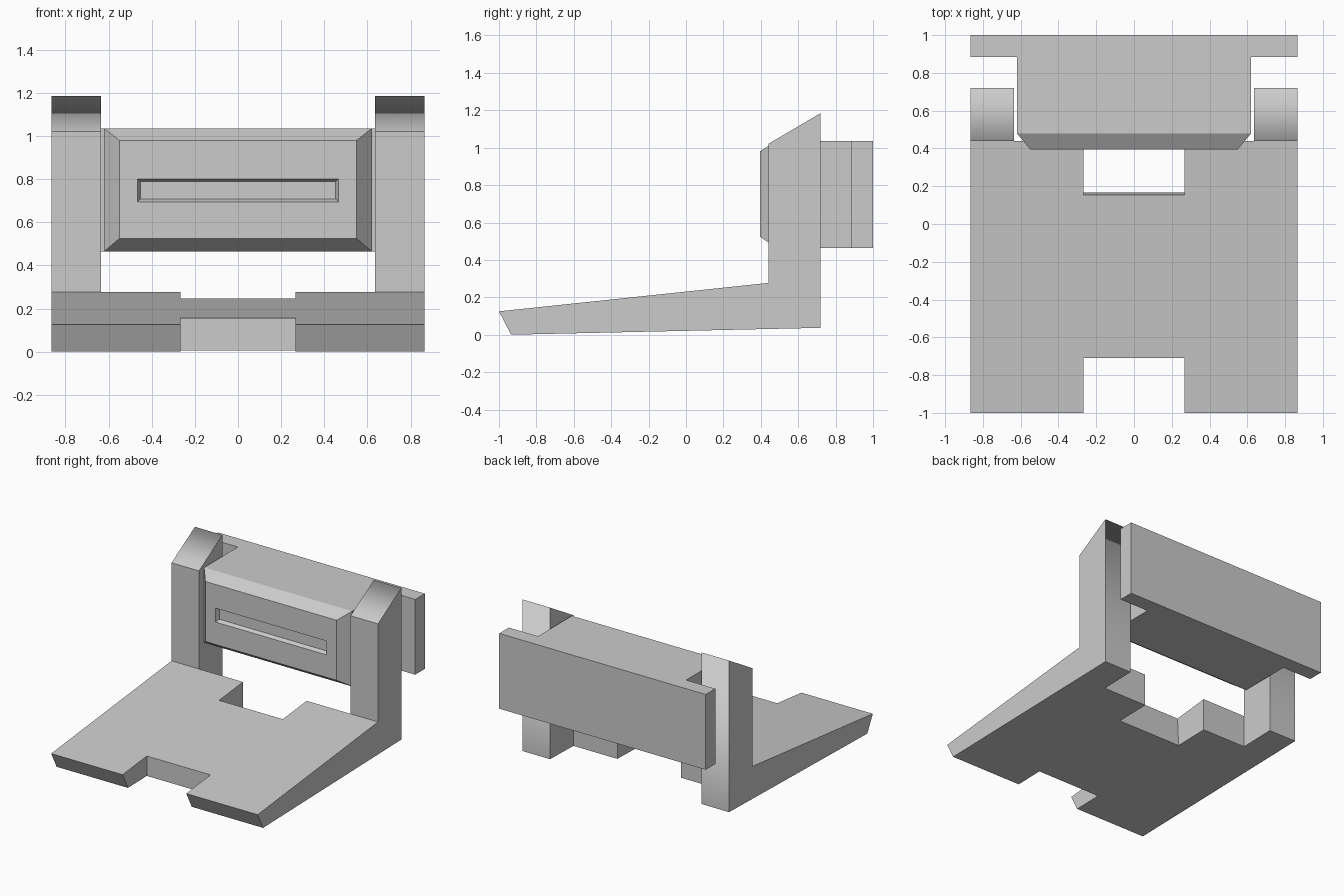
import bpy
import bmesh
from mathutils import Vector

cube = bpy.data.objects.get("Cube")
if cube:
    bpy.data.objects.remove(cube, do_unlink=True)

grey = bpy.data.materials.new("plain grey")
grey.use_nodes = True
colour = (0.6, 0.6, 0.6, 1)
grey.diffuse_color = colour
grey.node_tree.nodes["Principled BSDF"].inputs["Base Color"].default_value = colour


def finish(name, bm):
    bmesh.ops.recalc_face_normals(bm, faces=bm.faces)
    mesh = bpy.data.meshes.new(name)
    bm.to_mesh(mesh)
    bm.free()
    mesh.materials.append(grey)
    obj = bpy.data.objects.new(name, mesh)
    bpy.context.collection.objects.link(obj)
    return obj


def prism(points, offset):
    """Solid made by sweeping a flat outline along an offset."""
    bm = bmesh.new()
    base = bm.faces.new([bm.verts.new(p) for p in points])
    swept = bmesh.ops.extrude_face_region(bm, geom=[base], use_keep_orig=True)
    verts = [v for v in swept["geom"] if isinstance(v, bmesh.types.BMVert)]
    bmesh.ops.translate(bm, verts=verts, vec=offset)
    bmesh.ops.recalc_face_normals(bm, faces=bm.faces)
    return bm


def side_prism(profile, half_width):
    return prism([(-half_width, y, z) for y, z in profile], (2 * half_width, 0, 0))


# Wedge foot and uprights as one L-shaped profile
wide = 0.865
profile = [(-1, 0.125), (-0.935, 0), (0.72, 0.037), (0.72, 1.185),
           (0.44, 1.02), (0.44, 0.277)]
bm = side_prism(profile, wide)
for f in bm.faces:
    n = f.normal
    # sloped tops and rear faces blend softly into each other
    f.smooth = n.y > 0.9 or (n.z > 0.5 and f.calc_center_median().z > 1)
bracket = finish("bracket", bm)

# Openings: between the uprights, front notch, rear notch
openings = {
    "upright_gap": (0.635, [(0.44, -1), (0.44, 2), (2, 2), (2, -1)]),
    "front_notch": (0.267, [(-2, -1), (-2, 1), (-0.71, 1), (-0.71, -1)]),
    "rear_notch": (0.267, [(0.167, 0.02), (0.154, 0.26), (0.154, 0.4),
                           (0.6, 0.4), (0.6, -0.2), (0.167, -0.2)]),
}
cutters = []
for name, (half, outline) in openings.items():
    cutter = finish(name, side_prism(outline, half))
    cutter.hide_render = True
    cutters.append(cutter)
    mod = bracket.modifiers.new(name, 'BOOLEAN')
    mod.operation = 'DIFFERENCE'
    mod.solver = 'EXACT'
    mod.object = cutter
bpy.context.view_layer.objects.active = bracket
for name in openings:
    bpy.ops.object.modifier_apply(modifier=name)
for cutter in cutters:
    bpy.data.objects.remove(cutter, do_unlink=True)

# Head: T-shaped plan, raised to full height
low, high = 0.465, 1.035
half_plan = [(wide, 1), (wide, 0.885), (0.62, 0.885), (0.62, 0.48)]
plan = half_plan + [(-x, y) for x, y in reversed(half_plan)]
bm = prism([(x, y, low) for x, y in plan], (0, 0, high - low))
face = min(bm.faces, key=lambda f: f.calc_center_median().y)


def step(face, half_x, z_low, z_high, y):
    """Extrude a front face into a rectangle of the given size and depth."""
    middle = face.calc_center_median()
    new = bmesh.ops.extrude_discrete_faces(bm, faces=[face])["faces"][0]
    for v in new.verts:
        v.co = Vector((half_x if v.co.x > 0 else -half_x, y,
                       z_high if v.co.z > middle.z else z_low))
    return new


# Bevelled front, then a shallow tapered slot
face = step(face, 0.55, 0.525, 0.98, 0.395)
face = step(face, 0.465, 0.695, 0.8, 0.395)
step(face, 0.453, 0.708, 0.79, 0.425)
finish("head_block", bm)
